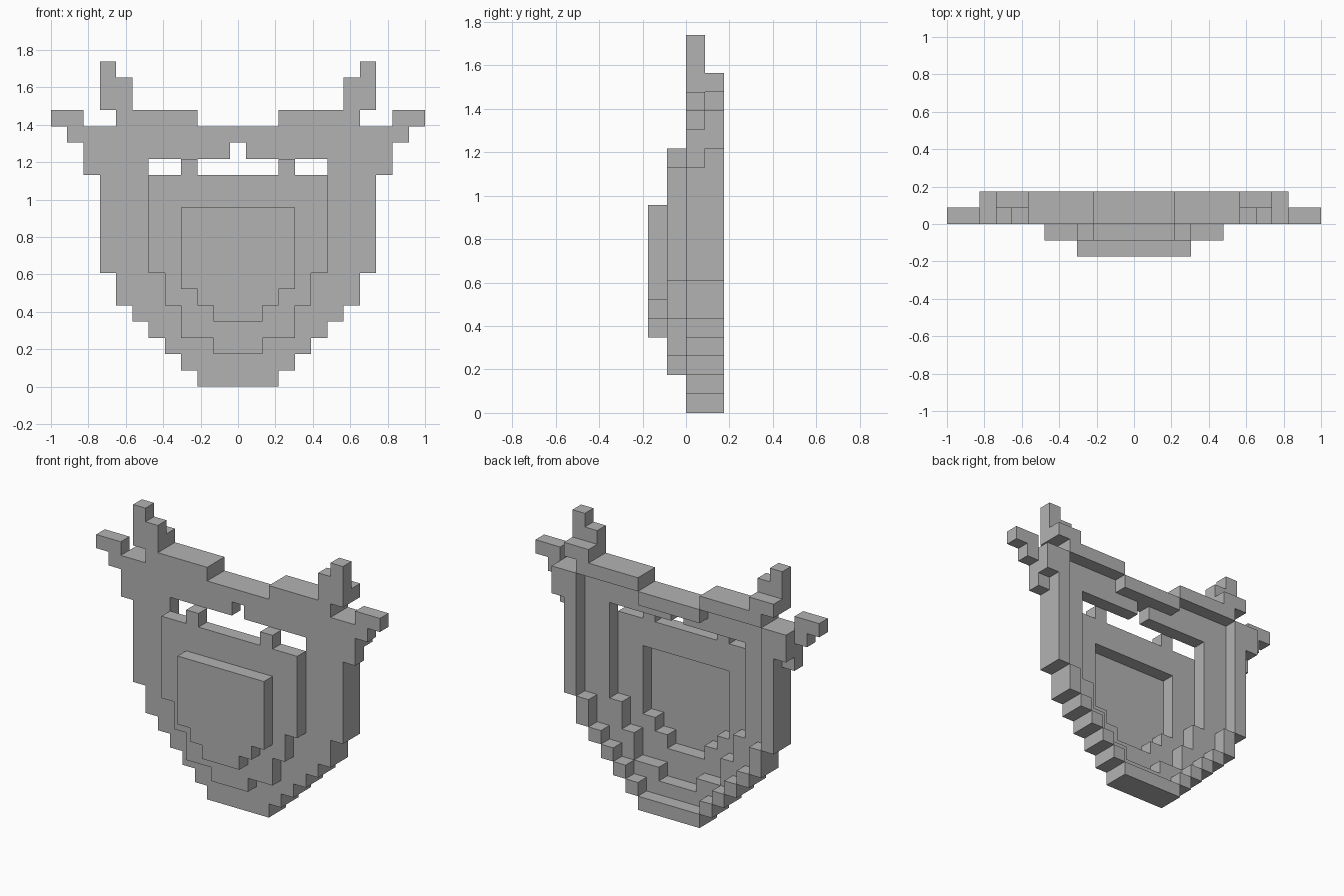
import bpy
import bmesh
from mathutils import Vector

cube = bpy.data.objects.get("Cube")
if cube:
    bpy.data.objects.remove(cube, do_unlink=True)

UNIT = 2 / 23  # edge of one block

grey = bpy.data.materials.new("plain_grey")
grey.use_nodes = True
colour = (0.45, 0.45, 0.45, 1)
grey.diffuse_color = colour
grey.node_tree.nodes["Principled BSDF"].inputs["Base Color"].default_value = colour


def block(c0, c1, r0, r1):
    """Cells of a rectangle of columns and rows, mirrored across x = 0."""
    return {(s * c, r) for c in range(c0, c1 + 1)
            for r in range(r0, r1 + 1) for s in (-1, 1)}


def stepped(first_row, half_widths):
    """Cells of a symmetrical shape given by half width per row."""
    cells = set()
    for i, half in enumerate(half_widths):
        cells |= block(0, half, first_row + i, first_row + i)
    return cells


# Muzzle: the foremost plate
muzzle = stepped(4, [1, 2] + [3] * 5)

# Cheek ring around the muzzle, with two tabs crossing the eye slot
cheek_shape = stepped(2, [1, 3, 3, 4, 4] + [5] * 6)
cheek_ring = (cheek_shape - muzzle) | block(3, 3, 13, 13)

# Face frame with eye slot, brow, horns and ear tips
outline = stepped(0, [2, 3, 4, 5, 6, 7, 7] + [8] * 6 + [9, 9, 10])
eye_slot = block(0, 5, 13, 13) | block(0, 0, 14, 14)
horns = block(7, 8, 17, 18) | block(8, 8, 19, 19)
brow = block(3, 7, 16, 16)
ear_tips = block(10, 11, 16, 16)
face_frame = (outline - cheek_shape - eye_slot) | brow | horns | ear_tips

# Rear rim: a thin border one block wide
rear_rim = block(0, 2, 0, 0)
for step in range(1, 5):
    rear_rim |= block(step + 2, step + 2, step, step)
rear_rim |= block(7, 7, 5, 6) | block(8, 8, 7, 15) | block(9, 9, 14, 15)
rear_rim |= block(0, 2, 15, 15) | brow | block(7, 8, 17, 17)

layers = {"muzzle_plate": muzzle, "cheek_ring": cheek_ring,
          "face_frame": face_frame, "rear_rim": rear_rim}
solid = {(c, depth, r) for depth, cells in enumerate(layers.values())
         for c, r in cells}


def build(name, depth, cells):
    """Make one layer, keeping only the faces that are exposed."""
    bm = bmesh.new()
    for c, r in sorted(cells):
        centre = Vector((c, depth - 1.5, r + 0.5))
        for axis in range(3):
            for sign in (-1, 1):
                n = Vector((0, 0, 0))
                n[axis] = sign
                if (c + int(n.x), depth + int(n.y), r + int(n.z)) in solid:
                    continue
                u = Vector((0, 0, 0))
                u[(axis + 1) % 3] = 1
                v = n.cross(u)
                corners = (-u - v, u - v, u + v, v - u)
                bm.faces.new([bm.verts.new((centre + (n + k) / 2) * UNIT)
                              for k in corners])
    bmesh.ops.remove_doubles(bm, verts=bm.verts, dist=UNIT / 100)
    bmesh.ops.dissolve_limit(bm, angle_limit=0.01, verts=bm.verts, edges=bm.edges)
    mesh = bpy.data.meshes.new(name)
    bm.to_mesh(mesh)
    bm.free()
    mesh.materials.append(grey)
    bpy.context.collection.objects.link(bpy.data.objects.new(name, mesh))


for depth, (name, cells) in enumerate(layers.items()):
    build(name, depth, cells)
